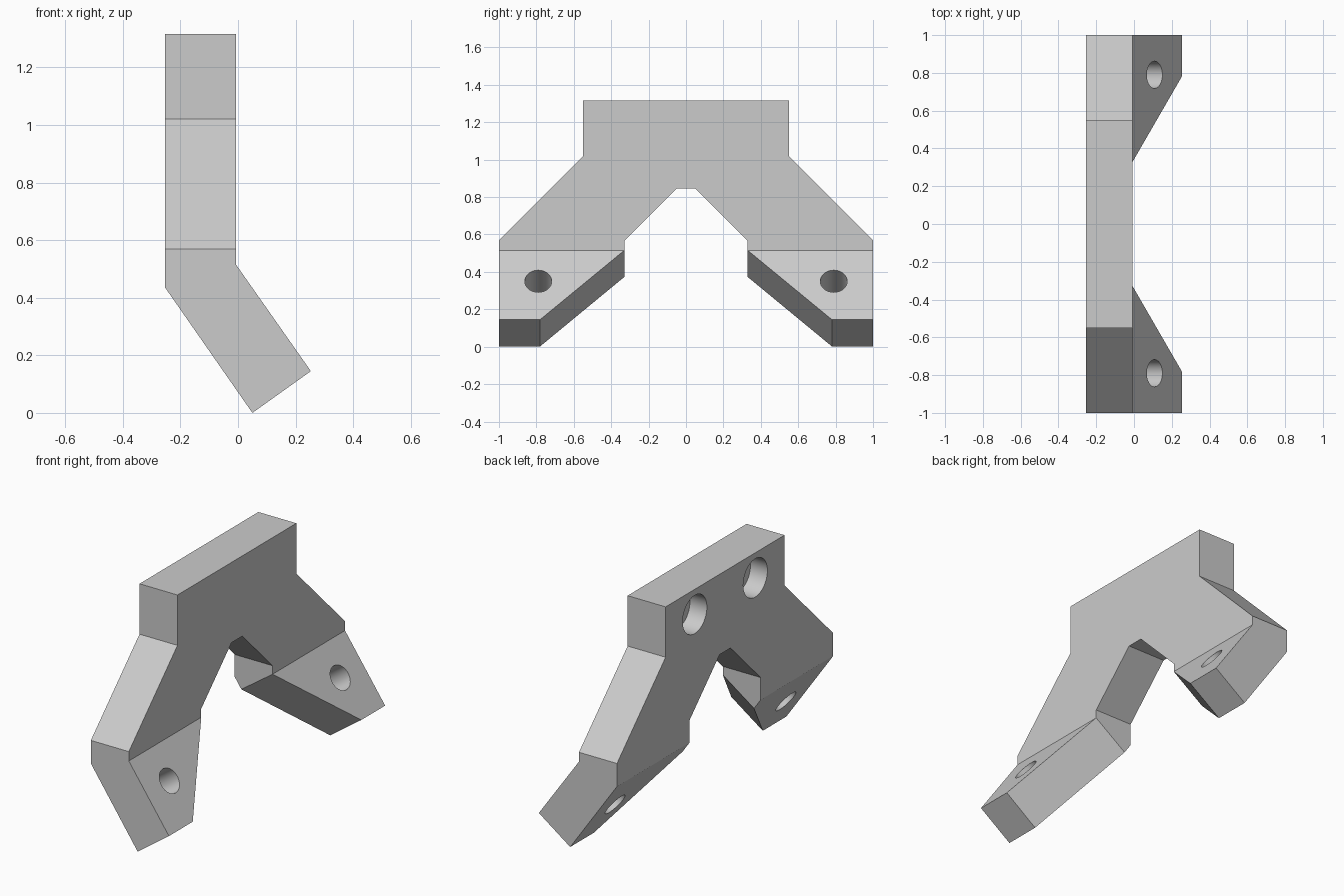
import bpy, bmesh
from mathutils import Vector, Matrix

cube = bpy.data.objects.get("Cube")
if cube:
    bpy.data.objects.remove(cube, do_unlink=True)

grey = bpy.data.materials.new("plain grey")
grey.use_nodes = True
grey.diffuse_color = (0.6, 0.6, 0.6, 1)
grey.node_tree.nodes["Principled BSDF"].inputs["Base Color"].default_value = (0.6, 0.6, 0.6, 1)


def add_object(name, bm):
    bmesh.ops.recalc_face_normals(bm, faces=bm.faces)
    mesh = bpy.data.meshes.new(name)
    bm.to_mesh(mesh)
    bm.free()
    mesh.materials.append(grey)
    obj = bpy.data.objects.new(name, mesh)
    bpy.context.collection.objects.link(obj)
    return obj


def prism(name, points, sweep):
    """Extrude a closed outline along a vector."""
    bm = bmesh.new()
    face = bm.faces.new([bm.verts.new(p) for p in points])
    new = bmesh.ops.extrude_face_region(bm, geom=[face])["geom"]
    bmesh.ops.translate(bm, vec=sweep, verts=[v for v in new if isinstance(v, bmesh.types.BMVert)])
    return add_object(name, bm)


def drill(name, centre, axis, radius, length):
    bm = bmesh.new()
    turn = Vector(axis).to_track_quat("Z", "Y").to_matrix().to_4x4()
    bmesh.ops.create_cone(bm, cap_ends=True, segments=48, radius1=radius, radius2=radius,
                          depth=length, matrix=Matrix.Translation(centre) @ turn)
    return add_object(name, bm)


def combine(target, tool, operation):
    """Apply a boolean and discard the tool."""
    tool.hide_render = True
    mod = target.modifiers.new("cut", "BOOLEAN")
    mod.operation, mod.solver, mod.object = operation, "EXACT", tool
    bpy.context.view_layer.objects.active = target
    bpy.ops.object.modifier_apply(modifier=mod.name)
    bpy.data.objects.remove(tool, do_unlink=True)


BACK, FACE, TOP = -0.253, -0.007, 1.315

# Bent side profile swept across the full width
profile = [(BACK, TOP), (BACK, 0.435), (0.05, 0), (0.253, 0.145), (FACE, 0.515), (FACE, TOP)]
bracket = prism("bracket", [(x, -1, z) for x, z in profile], (0, 2, 0))

# Trim to the stepped outline with two legs
half = [(0.55, 1.5), (0.55, 1.02), (1.1, 0.47), (1.1, -0.2), (0.33, -0.2), (0.33, 0.565), (0.05, 0.845)]
outline = half + [(-y, z) for y, z in reversed(half)]
combine(bracket, prism("outline_cutter", [(-0.6, y, z) for y, z in outline], (1.2, 0, 0)), "INTERSECT")

# Angled feet: taper the inner side and drill a through hole
bend = Vector((FACE, 0, 0.515))
slope = Vector((0.26, 0, -0.37))
normal = Vector((0.37, 0, 0.26)).normalized()
for side in (1, -1):
    wedge = [(0.33, 0), (1.23, 2), (0.2, 2), (0.2, 0)]
    points = [bend + slope * t + Vector((0, side * y, 0)) - normal * 0.5 for y, t in wedge]
    combine(bracket, prism("taper_cutter", points, normal), "DIFFERENCE")
    combine(bracket, drill("foot_hole_cutter", (0.109, side * 0.79, 0.35), normal, 0.072, 0.8), "DIFFERENCE")
    # Blind mounting hole in the rear of the plate
    combine(bracket, drill("plate_hole_cutter", (BACK, side * 0.28, 1.168), (1, 0, 0), 0.112, 0.22), "DIFFERENCE")

bracket.select_set(True)
bpy.context.view_layer.objects.active = bracket
bpy.ops.object.shade_smooth_by_angle(angle=0.5)
